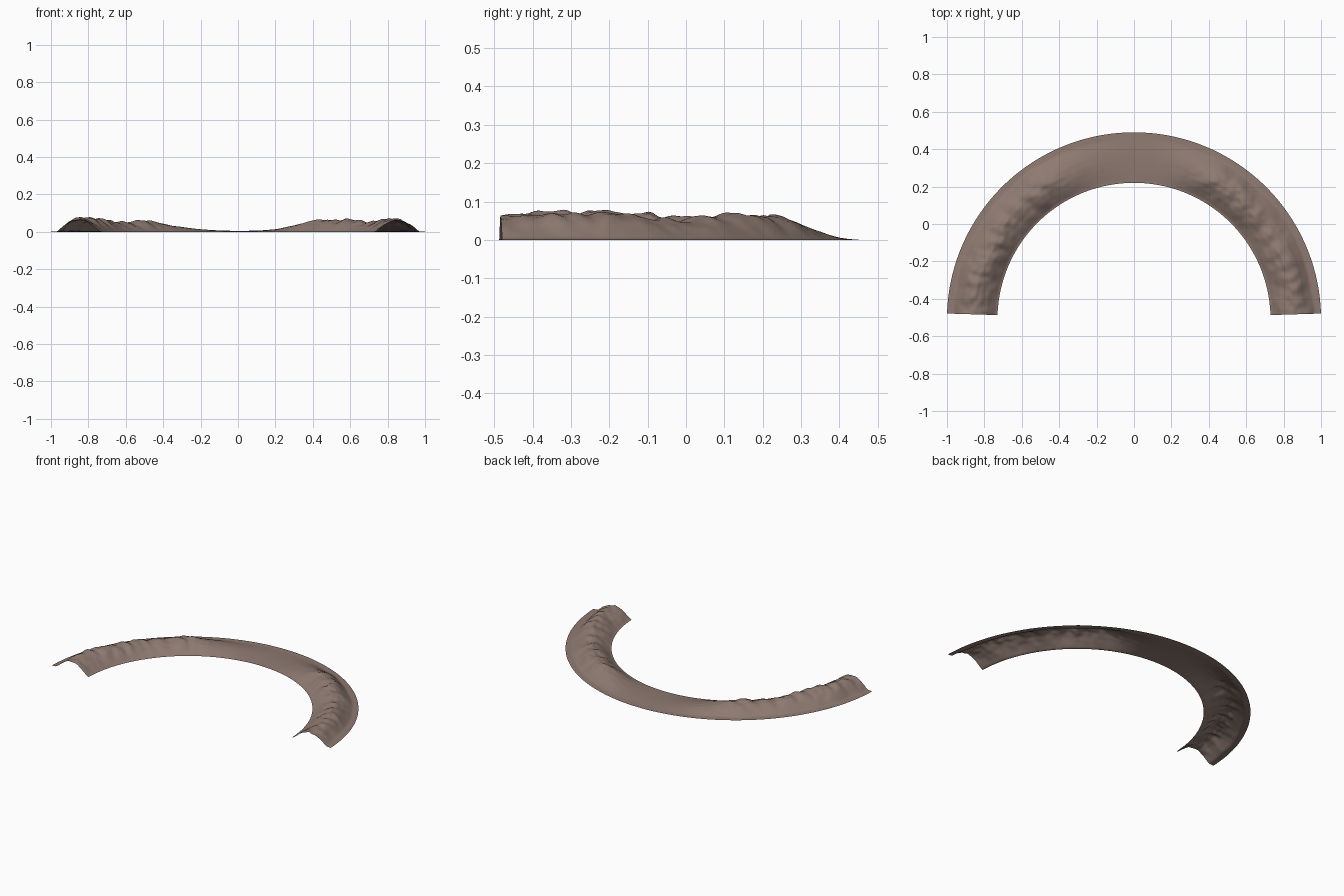
import bpy
from math import sin, cos, radians
from mathutils import Vector, noise

cube = bpy.data.objects.get("Cube")
if cube:
    bpy.data.objects.remove(cube)

# Ring dimensions
INNER, OUTER, CENTRE_Y = 0.73, 1.0, -0.51
SPAN = 88.2
STEPS, RINGS = 240, 36

# Cross-section across the band, and crest height by angle from the back
SECTION = [(0, 0), (.03, .02), (.1, .25), (.2, .57), (.33, .86), (.46, 1),
           (.58, .92), (.68, .7), (.78, .35), (.87, .04), (1, 0)]
RIGHT_CREST = [(0, .004), (8, .007), (14, .014), (21, .035), (28, .062),
               (45, .068), (55, .05), (70, .07), (80, .065), (90, .062)]
LEFT_CREST = [(0, .004), (8, .008), (14, .014), (21, .026), (28, .042),
              (36, .065), (45, .05), (55, .06), (70, .077), (80, .073), (90, .066)]


def lookup(table, value):
    """Eased interpolation through a list of (position, height) points."""
    for (a, p), (b, q) in zip(table, table[1:]):
        if value <= b:
            return p + (q - p) * (value - a) / (b - a)
    return table[-1][1]


def ridge_height(angle, t):
    crest = lookup(RIGHT_CREST if angle > 0 else LEFT_CREST, abs(angle))
    a, r = radians(angle), INNER + t * (OUTER - INNER)
    x, y = r * sin(a), r * cos(a)
    # Weathering: gullies run across the band, with the crest line wandering
    rough = min(1, crest / 0.06)
    drift = 0.07 * rough * noise.noise(Vector((x * 7, y * 7, 2)))
    shape = lookup(SECTION, min(1, max(0, t + drift * 4 * t * (1 - t))))
    gully = noise.noise(Vector((a * 16 + t, t * 2.5, 5)))
    fine = noise.noise(Vector((x * 28, y * 28, 9)))
    return max(0, shape * crest * (1 + rough * (0.2 * gully + 0.1 * fine)))


# Open half-ring embankment sheet
verts, faces = [], []
for i in range(STEPS + 1):
    angle = -SPAN + 2 * SPAN * i / STEPS
    a = radians(angle)
    for j in range(RINGS + 1):
        t = j / RINGS
        r = INNER + t * (OUTER - INNER)
        verts.append((r * sin(a), CENTRE_Y + r * cos(a), ridge_height(angle, t)))
row = RINGS + 1
for i in range(STEPS):
    for j in range(RINGS):
        k = i * row + j
        faces.append((k, k + row, k + row + 1, k + 1))

mesh = bpy.data.meshes.new("curved_ridge")
mesh.from_pydata(verts, [], faces)
ridge = bpy.data.objects.new("curved_ridge", mesh)
bpy.context.collection.objects.link(ridge)

# Make the sheet face upward and shade it smooth
if sum(p.normal.z for p in mesh.polygons) < 0:
    mesh.flip_normals()
mesh.shade_smooth()

# Brown earth
earth = bpy.data.materials.new("brown_earth")
earth.use_nodes = True
colour = (0.27, 0.195, 0.165, 1)
earth.diffuse_color = colour
bsdf = earth.node_tree.nodes["Principled BSDF"]
bsdf.inputs["Base Color"].default_value = colour
bsdf.inputs["Roughness"].default_value = 0.9
mesh.materials.append(earth)
